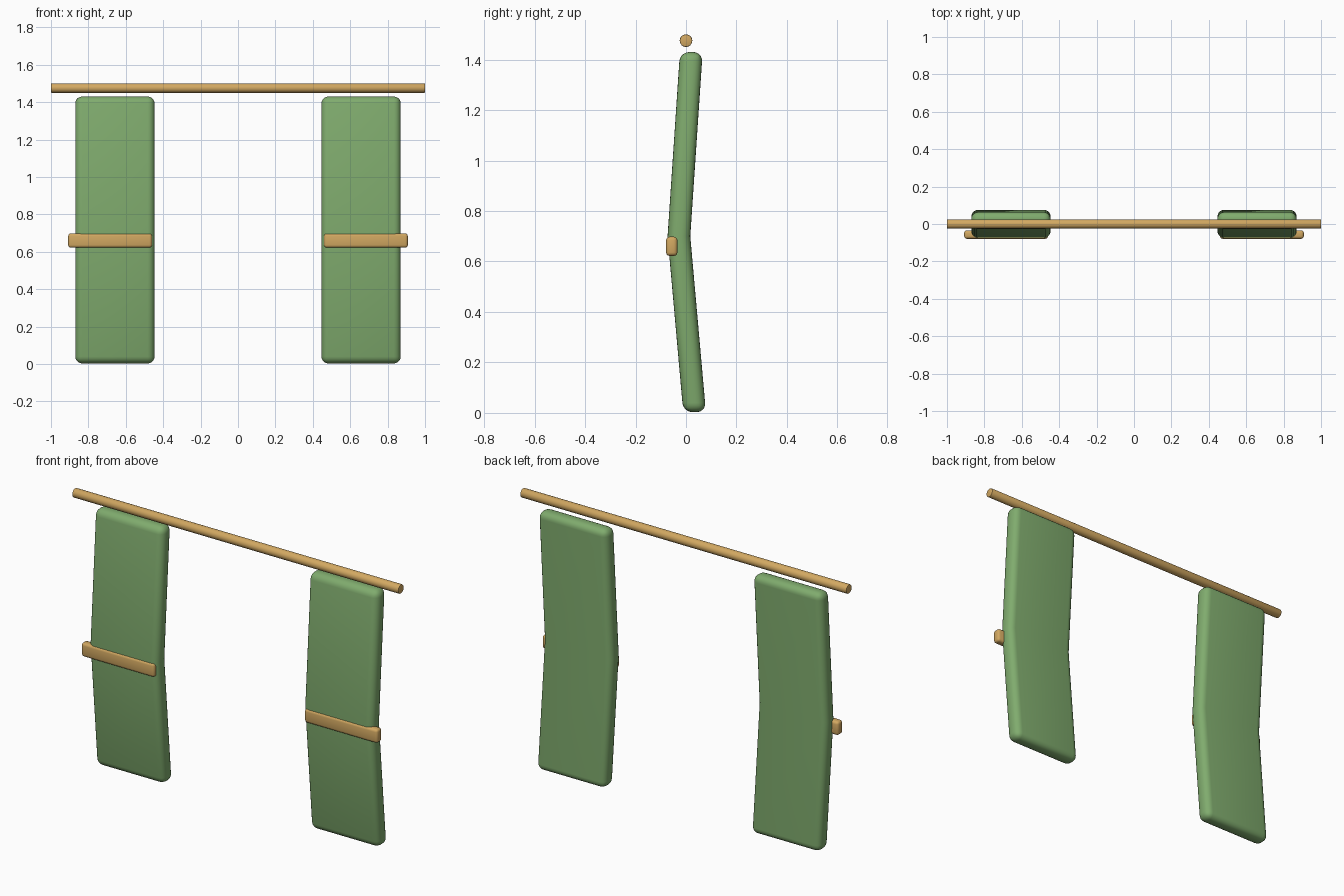
import bpy, bmesh, math

if "Cube" in bpy.data.objects:
    bpy.data.objects.remove(bpy.data.objects["Cube"])


def material(name, rgb):
    m = bpy.data.materials.new(name)
    m.diffuse_color = (*rgb, 1)
    m.use_nodes = True
    m.node_tree.nodes["Principled BSDF"].inputs["Base Color"].default_value = m.diffuse_color
    return m


GREEN = material("curtain green", (0.215, 0.41, 0.155))
TAN = material("warm tan", (0.64, 0.39, 0.12))


def finish(ob, mat, bevel, segments):
    ob.data.materials.append(mat)
    mod = ob.modifiers.new("rounded edges", 'BEVEL')
    mod.width = bevel
    mod.segments = segments
    mod.limit_method = 'ANGLE'
    mod.angle_limit = math.radians(40)
    bpy.context.view_layer.objects.active = ob
    ob.select_set(True)
    bpy.ops.object.modifier_apply(modifier=mod.name)
    bpy.ops.object.shade_smooth_by_angle(angle=math.radians(35))
    ob.select_set(False)


def slab(name, x0, x1, sections, mat, bevel, segments):
    """Box swept upward through (y centre, half thickness, z) sections."""
    bm = bmesh.new()
    rings = []
    for y, h, z in sections:
        rings.append([bm.verts.new(p) for p in
                      ((x0, y - h, z), (x1, y - h, z), (x1, y + h, z), (x0, y + h, z))])
    for a, b in zip(rings, rings[1:]):
        for i in range(4):
            j = (i + 1) % 4
            bm.faces.new((a[i], a[j], b[j], b[i]))
    bm.faces.new(rings[0][::-1])
    bm.faces.new(rings[-1])
    bmesh.ops.recalc_face_normals(bm, faces=bm.faces)
    me = bpy.data.meshes.new(name)
    bm.to_mesh(me)
    bm.free()
    ob = bpy.data.objects.new(name, me)
    bpy.context.collection.objects.link(ob)
    finish(ob, mat, bevel, segments)


# Curtain rod
bpy.ops.mesh.primitive_cylinder_add(vertices=24, radius=0.025, depth=2,
                                    location=(0, 0, 1.475), rotation=(0, math.pi / 2, 0))
rod = bpy.context.object
rod.name = "curtain_rod"
finish(rod, TAN, 0.004, 2)

# Bent curtain panels and their tiebacks, mirrored left and right
panel = [(0.034, 0.045, 0.003), (-0.028, 0.045, 0.7), (0.021, 0.045, 1.43)]
band = [(-0.0565, 0.0225, 0.622), (-0.0565, 0.0225, 0.698)]
for side, s in (("left", -1), ("right", 1)):
    slab("curtain_panel_" + side, *sorted((s * 0.446, s * 0.87)), panel, GREEN, 0.037, 5)
    slab("tieback_" + side, *sorted((s * 0.46, s * 0.908)), band, TAN, 0.014, 3)
